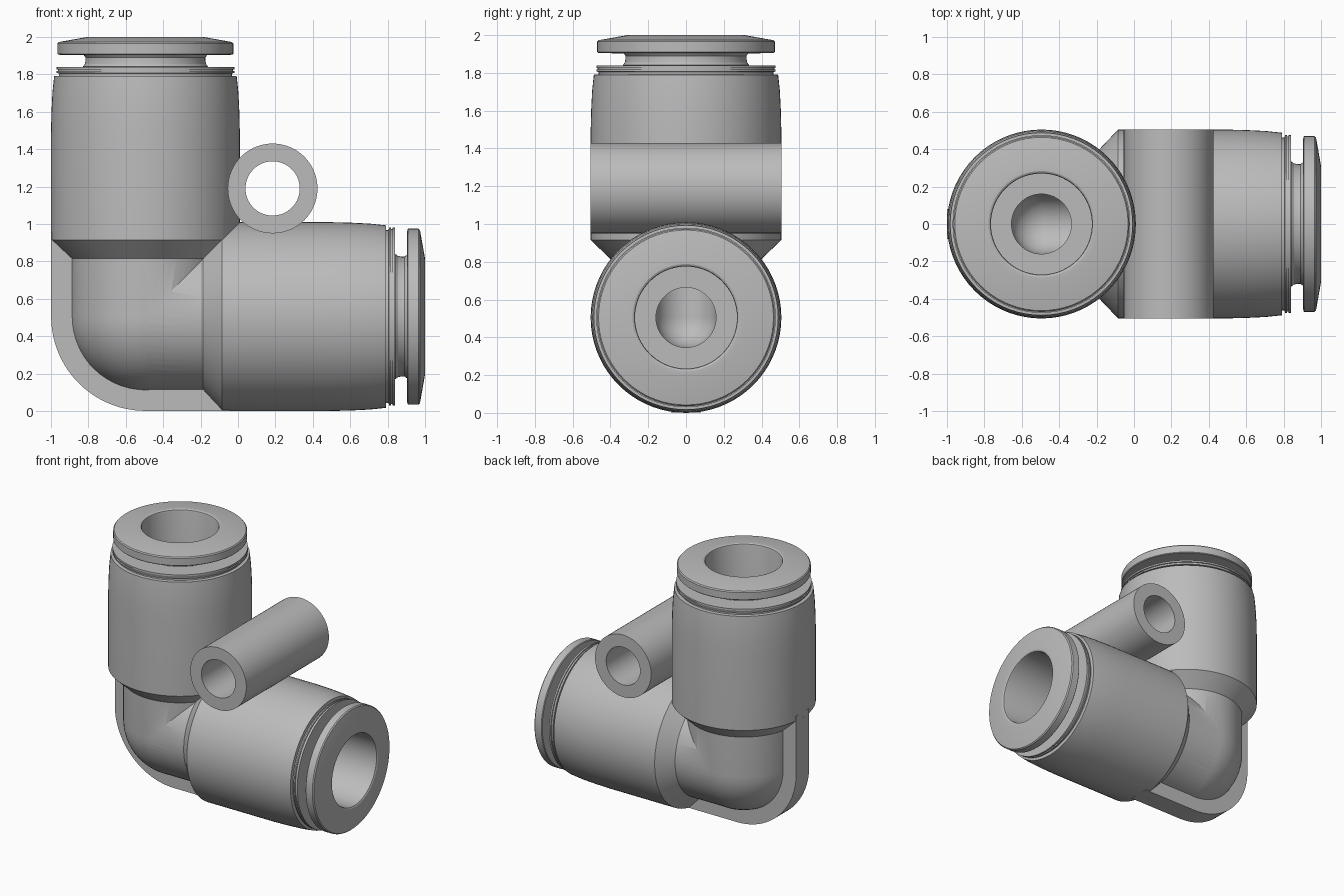
import bpy, bmesh, math
from mathutils import Matrix, Vector

if "Cube" in bpy.data.objects:
    bpy.data.objects.remove(bpy.data.objects["Cube"], do_unlink=True)

SEGMENTS = 72
R = 0.505                                   # outer socket radius
CORNER = Matrix.Translation((R - 1, 0, R))  # where the two axes meet
UP = CORNER
SIDE = CORNER @ Matrix.Rotation(math.pi / 2, 4, 'Y')
ACROSS = Matrix.Rotation(math.pi / 2, 4, 'X')

grey = bpy.data.materials.new("plain grey")
grey.use_nodes = True
grey.diffuse_color = (0.5, 0.5, 0.5, 1)
grey.node_tree.nodes["Principled BSDF"].inputs["Base Color"].default_value = (0.5, 0.5, 0.5, 1)


def finish(name, bm, matrix):
    bmesh.ops.transform(bm, matrix=matrix, verts=bm.verts)
    bmesh.ops.recalc_face_normals(bm, faces=bm.faces)
    mesh = bpy.data.meshes.new(name)
    bm.to_mesh(mesh)
    bm.free()
    mesh.materials.append(grey)
    obj = bpy.data.objects.new(name, mesh)
    bpy.context.collection.objects.link(obj)
    return obj


def revolve(name, profile, matrix, closed=False):
    """Spin (radius, distance) points about the local z axis."""
    bm = bmesh.new()
    verts = [bm.verts.new((r, 0, s)) for r, s in profile]
    pairs = list(zip(verts, verts[1:]))
    if closed:
        pairs.append((verts[-1], verts[0]))
    edges = [bm.edges.new(p) for p in pairs]
    bmesh.ops.spin(bm, geom=verts + edges, cent=(0, 0, 0), axis=(0, 0, 1),
                   angle=math.tau, steps=SEGMENTS, use_duplicate=False)
    bmesh.ops.remove_doubles(bm, verts=bm.verts, dist=1e-5)
    return finish(name, bm, matrix)


def dome(radius, steps=16):
    """Quarter circle from the pole up to just below the equator."""
    angles = [math.pi / 2 * i / steps for i in range(steps)]
    return [(radius * math.sin(a), -radius * math.cos(a)) for a in angles]


def select_only(obj):
    bpy.ops.object.select_all(action='DESELECT')
    obj.select_set(True)
    bpy.context.view_layer.objects.active = obj


def combine(target, other, operation):
    select_only(target)
    mod = target.modifiers.new(operation, 'BOOLEAN')
    mod.operation = operation
    mod.solver = 'EXACT'
    mod.object = other
    bpy.ops.object.modifier_apply(modifier=mod.name)
    bpy.data.objects.remove(other, do_unlink=True)


def smooth(obj):
    select_only(obj)
    bpy.ops.object.shade_smooth_by_angle(angle=math.radians(25))


# Socket outline: flared cone, straight barrel, gentle taper, grooved rim
socket = [(0.4, 0.31), (R, 0.41), (R, 0.98), (0.502, 1.1), (0.497, 1.2),
          (0.488, 1.285), (0.462, 1.287), (0.462, 1.3), (0.475, 1.302),
          (0.475, 1.312), (0.468, 1.314), (0.468, 1.32), (0.475, 1.322),
          (0.475, 1.335), (0, 1.335)]

# Elbow housing: upright socket with a round heel, joined by the side socket
housing = revolve("elbow_housing", dome(0.4) + [(0.4, 0)] + socket, UP)
side = revolve("side_socket", [(0, 0), (0.399, 0), (0.399, 0.309)] + socket[1:], SIDE)
combine(housing, side, 'UNION')

# Rib around the outside of the bend
bm = bmesh.new()
outer = R - 0.001
arc = [math.pi + math.pi / 2 * i / 24 for i in range(25)]
outline = [(outer * math.cos(a), outer * math.sin(a)) for a in arc]
outline += [(0.45, -outer), (0.45, 0), (0, 0), (0, 0.45), (-outer, 0.45)]
face = bm.faces.new([bm.verts.new((x, -0.08, z)) for x, z in outline])
extruded = bmesh.ops.extrude_face_region(bm, geom=[face])["geom"]
moved = [v for v in extruded if isinstance(v, bmesh.types.BMVert)]
bmesh.ops.translate(bm, verts=moved, vec=Vector((0, 0.16, 0)))
combine(housing, finish("bend_rib", bm, CORNER), 'UNION')

# Stepped bores that meet inside the bend
step = [(0.16, 0.5), (0.29, 0.5), (0.29, 1.6), (0, 1.6)]
bore = revolve("upright_bore", dome(0.16) + [(0.16, 0)] + step, UP)
combine(housing, bore, 'DIFFERENCE')
bore = revolve("side_bore", [(0, 0), (0.159, 0), (0.159, 0.5)] + step[1:], SIDE)
combine(housing, bore, 'DIFFERENCE')
smooth(housing)

# Release collars, one in each socket
collar = [(0.27, 0.45), (0.32, 0.45), (0.32, 1.32), (0.335, 1.336), (0.324, 1.35),
          (0.32, 1.37), (0.32, 1.385), (0.33, 1.398), (0.465, 1.4), (0.47, 1.405),
          (0.47, 1.46), (0.463, 1.468), (0.31, 1.495), (0.283, 1.495),
          (0.273, 1.49), (0.27, 1.48)]
for name, matrix in (("upper_collar", UP), ("side_collar", SIDE)):
    smooth(revolve(name, collar, matrix, closed=True))

# Mounting tube lying across the side socket
tube = [(0.145, -R), (0.24, -R), (0.24, R), (0.145, R)]
smooth(revolve("mounting_tube", tube, Matrix.Translation((0.185, 0, 1.19)) @ ACROSS, closed=True))
